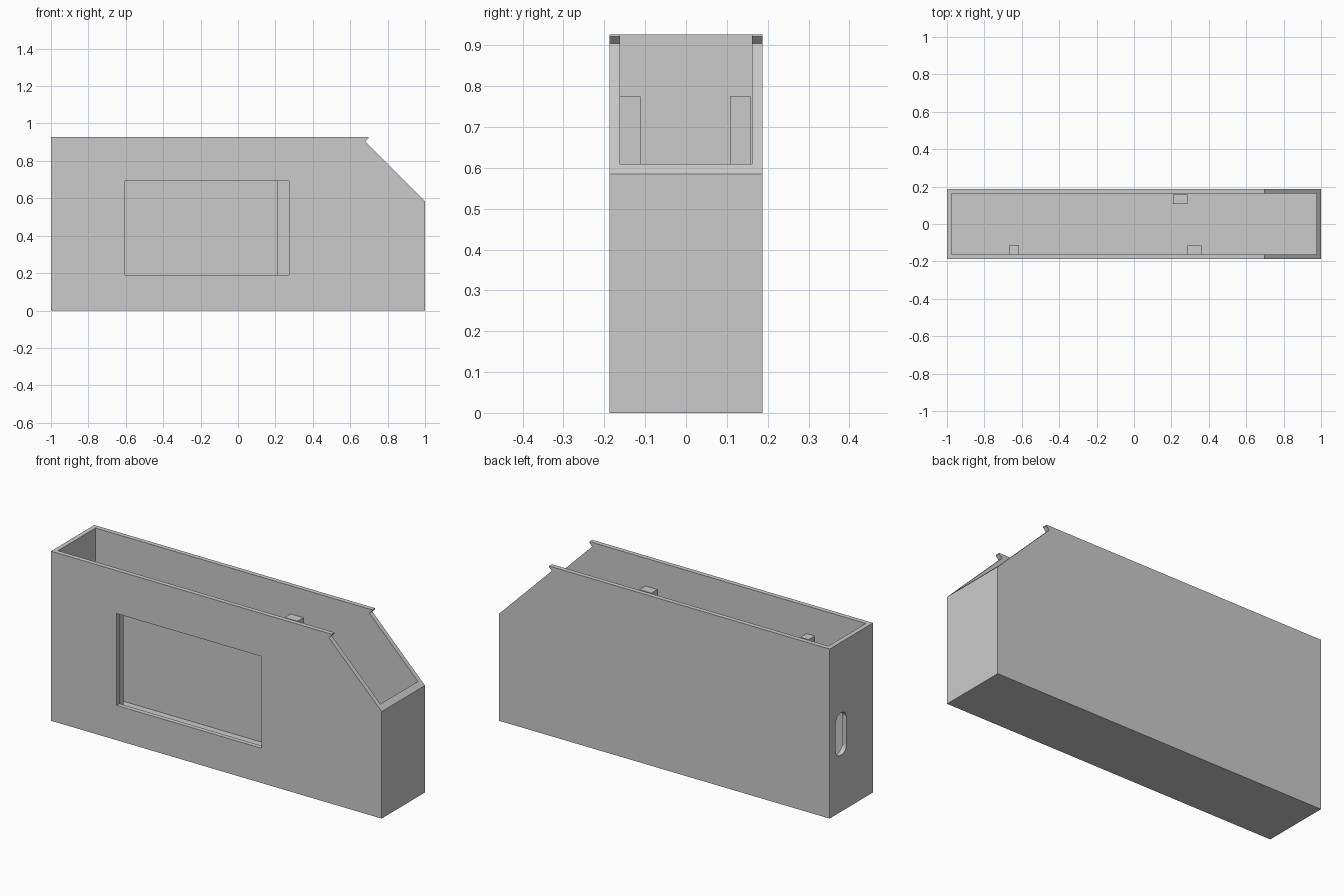
import bpy, bmesh, math

if "Cube" in bpy.data.objects:
    bpy.data.objects.remove(bpy.data.objects["Cube"])

grey = bpy.data.materials.new("plain grey")
grey.diffuse_color = (0.6, 0.6, 0.6, 1)
grey.use_nodes = True
grey.node_tree.nodes["Principled BSDF"].inputs["Base Color"].default_value = grey.diffuse_color

HALF_W, HEIGHT, WALL = 0.187, 0.927, 0.025


def prism(name, points, offset):
    """Extrude a closed loop of 3D points along an offset vector."""
    bm = bmesh.new()
    face = bm.faces.new([bm.verts.new(p) for p in points])
    ext = bmesh.ops.extrude_face_region(bm, geom=[face])
    verts = [g for g in ext["geom"] if isinstance(g, bmesh.types.BMVert)]
    bmesh.ops.translate(bm, verts=verts, vec=offset)
    bmesh.ops.recalc_face_normals(bm, faces=bm.faces)
    mesh = bpy.data.meshes.new(name)
    bm.to_mesh(mesh)
    bm.free()
    obj = bpy.data.objects.new(name, mesh)
    mesh.materials.append(grey)
    bpy.context.collection.objects.link(obj)
    return obj


def box(name, x0, x1, y0, y1, z0, z1):
    loop = [(x0, y0, z0), (x1, y0, z0), (x1, y1, z0), (x0, y1, z0)]
    return prism(name, loop, (0, 0, z1 - z0))


def cut(target, cutter):
    """Subtract the cutter from the target, then discard it."""
    cutter.hide_render = True
    mod = target.modifiers.new("cut", "BOOLEAN")
    mod.operation, mod.solver, mod.object = "DIFFERENCE", "EXACT", cutter
    bpy.context.view_layer.objects.active = target
    bpy.ops.object.modifier_apply(modifier=mod.name)
    bpy.data.objects.remove(cutter)


# Casing: side outline with a sloped corner and a small latch notch
outline = [(-1, 0), (1, 0), (1, 0.585), (0.681, 0.904), (0.698, 0.921),
           (0.698, HEIGHT), (-1, HEIGHT)]
casing = prism("casing", [(x, -HALF_W, z) for x, z in outline],
               (0, 2 * HALF_W, 0))

# Open-topped cavity
inner = HALF_W - WALL
cut(casing, box("cavity_cutter", -1 + WALL, 1 - WALL, -inner, inner, WALL, 1.2))

# Display window in the front wall
cut(casing, box("window_cutter", -0.603, 0.273, -0.3, -0.12, 0.19, 0.692))

# Rounded slot in the left end wall
y0, y1, z0, z1, r = 0.043, 0.135, 0.31, 0.54, 0.04
slot = []
for i, (cy, cz) in enumerate([(y1 - r, z1 - r), (y0 + r, z1 - r),
                              (y0 + r, z0 + r), (y1 - r, z0 + r)]):
    for k in range(9):
        a = math.pi / 2 * (i + k / 8)
        slot.append((-1.1, cy + r * math.cos(a), cz + r * math.sin(a)))
cut(casing, prism("slot_cutter", slot, (0.15, 0, 0)))

# Support posts standing on the floor inside
for name, x0, x1, ya, yb in [("front_left_post", -0.665, -0.614, -0.165, -0.111),
                             ("front_right_post", 0.287, 0.36, -0.165, -0.111),
                             ("back_post", 0.208, 0.285, 0.108, 0.158)]:
    box(name, x0, x1, ya, yb, 0.02, 0.775)
